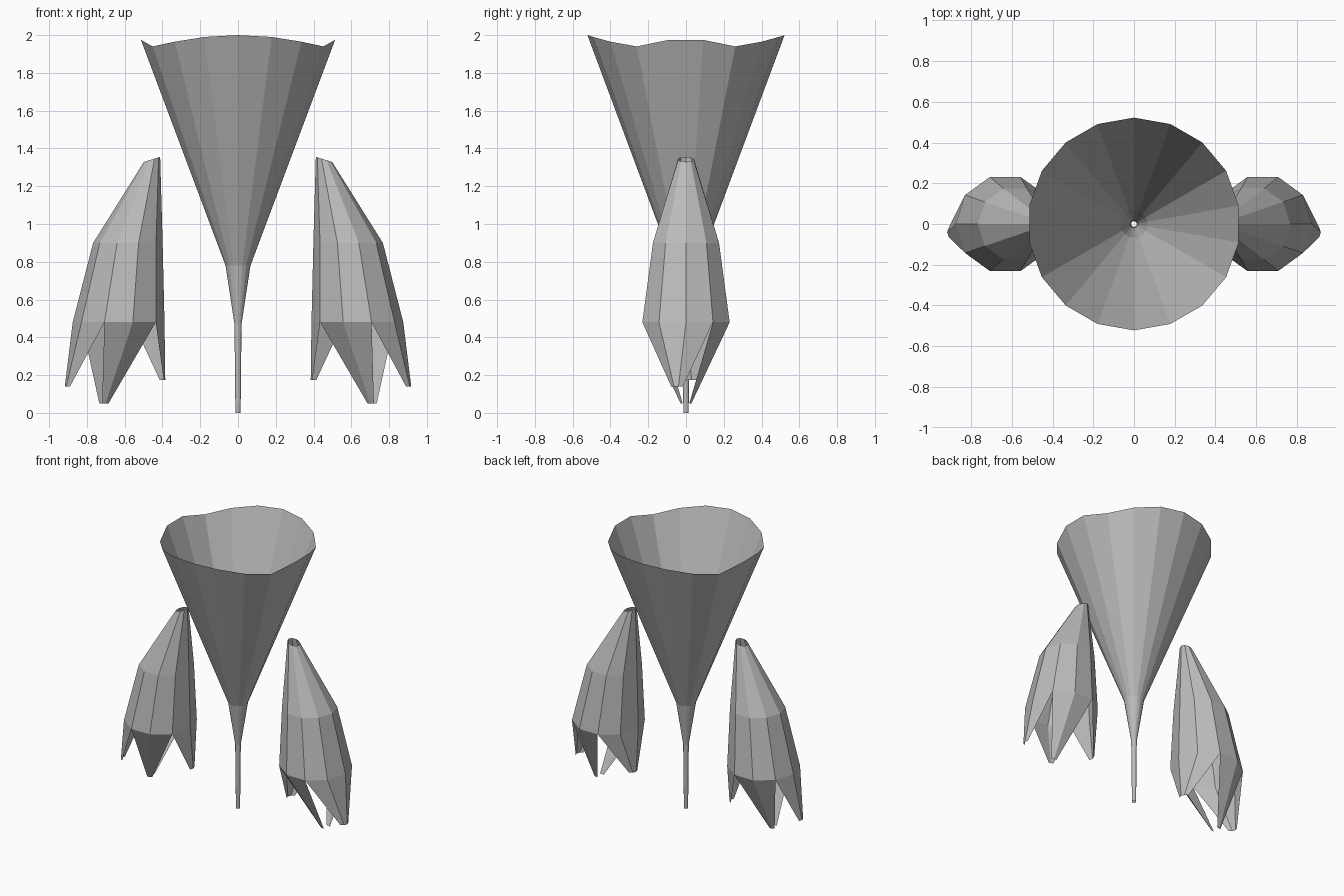
import bpy
import math

if "Cube" in bpy.data.objects:
    bpy.data.objects.remove(bpy.data.objects["Cube"])

# One plain grey for everything
grey = bpy.data.materials.new("plain_grey")
grey.diffuse_color = (0.5, 0.5, 0.5, 1.0)
grey.use_nodes = True
grey.node_tree.nodes["Principled BSDF"].inputs["Base Color"].default_value = grey.diffuse_color


def make_object(name, verts, faces):
    mesh = bpy.data.meshes.new(name)
    mesh.from_pydata(verts, [], faces)
    mesh.materials.append(grey)
    obj = bpy.data.objects.new(name, mesh)
    bpy.context.collection.objects.link(obj)
    return obj


def bridge(start_a, start_b, n):
    """Quads between two closed rings, a above b."""
    return [(start_a + i, start_b + i, start_b + (i + 1) % n, start_a + (i + 1) % n)
            for i in range(n)]


# Central open funnel with a wavy rim and a thin tube
SIDES = 18
rim_heights = [2.0, 1.99, 1.965, 1.94, 1.975]
profile = [(0.522, None), (0.067, 0.78), (0.019, 0.47), (0.014, 0.0)]
verts, faces = [], []
for row, (r, z) in enumerate(profile):
    for k in range(SIDES):
        a = math.pi / 2 + k * math.tau / SIDES
        wave = rim_heights[min(k % 9, 9 - k % 9)]
        verts.append((r * math.cos(a), r * math.sin(a), wave if z is None else z))
    if row:
        faces += bridge((row - 1) * SIDES, row * SIDES, SIDES)
make_object("funnel", verts, faces)

# Side sheaths: three rings, then four tapering petals
N = 10
rings = [(-0.455, 0.043, 1.342, 0.013), (-0.583, 0.184, 0.90, 0.0), (-0.632, 0.243, 0.48, 0.0)]
# first ring index, last ring index, tip centre x, y, z, tip radius
petals = [
    (4, 7, -0.877, -0.04, 0.14, 0.04),     # outer
    (7, 9, -0.71, 0.0, 0.05, 0.03),        # front
    (9, 12, -0.428, 0.03, 0.175, 0.043),   # inner
    (2, 4, -0.71, 0.0, 0.05, 0.03),        # back
]


def sheath(name, side):
    verts, faces = [], []
    for row, (cx, r, z, tilt) in enumerate(rings):
        for k in range(N):
            a = k * math.tau / N
            verts.append((cx + r * math.cos(a), r * math.sin(a), z + tilt * math.cos(a)))
        if row:
            faces += bridge((row - 1) * N, row * N, N)
    base = 2 * N
    for first, last, cx, cy, z, r in petals:
        tip = len(verts)
        for k in range(first, last + 1):
            a = k * math.tau / N
            verts.append((cx + r * math.cos(a), cy + r * math.sin(a), z))
        for j in range(last - first):
            k = first + j
            faces.append((base + k % N, tip + j, tip + j + 1, base + (k + 1) % N))
    # Mirror to the other side, keeping normals outward
    if side > 0:
        verts = [(-x, y, z) for x, y, z in verts]
        faces = [tuple(reversed(f)) for f in faces]
    make_object(name, verts, faces)


sheath("left_sheath", -1)
sheath("right_sheath", 1)
